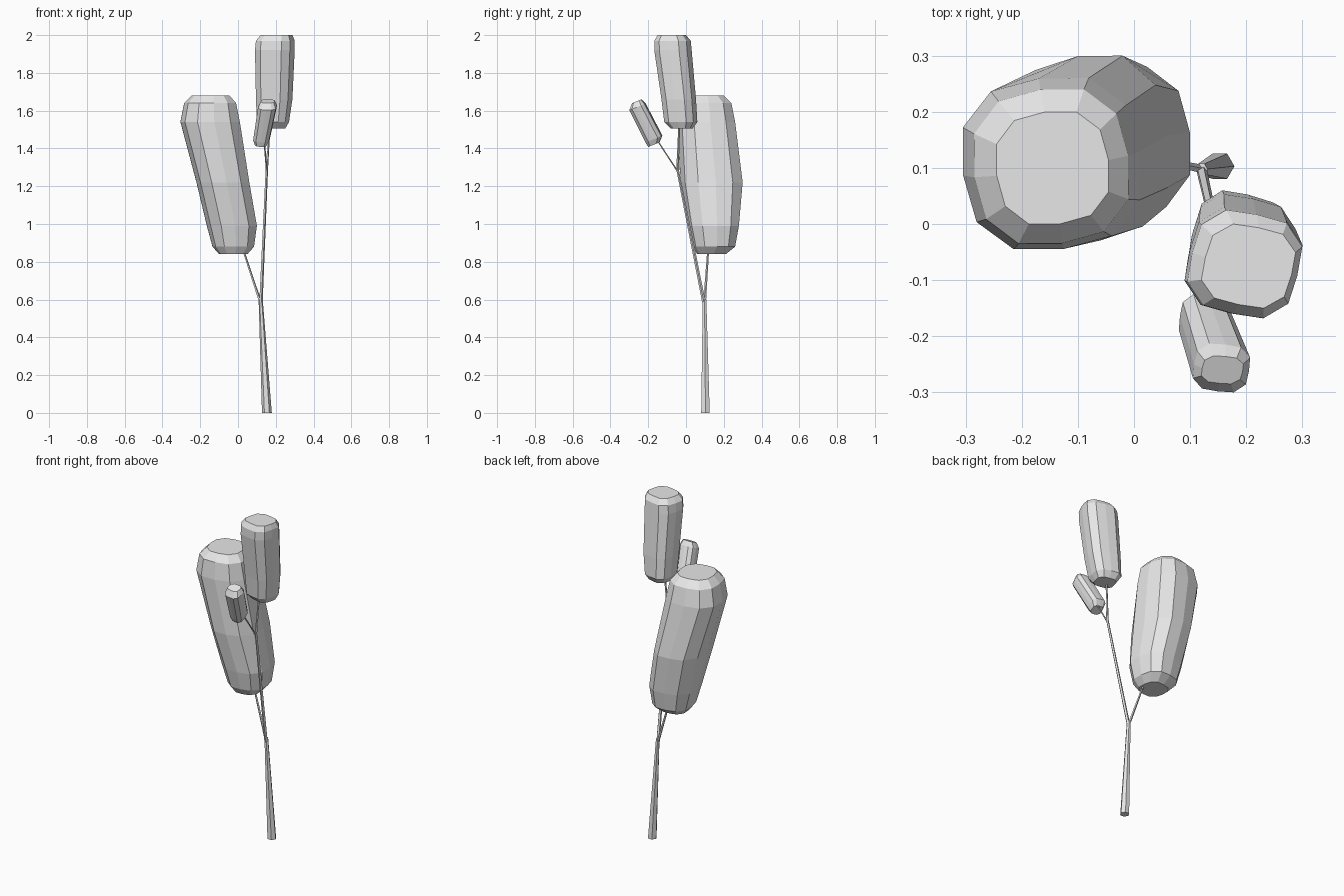
import bpy
import math
from mathutils import Vector, Matrix

if "Cube" in bpy.data.objects:
    bpy.data.objects.remove(bpy.data.objects["Cube"], do_unlink=True)

# One plain colour for the whole tree
grey = bpy.data.materials.new("plain_grey")
grey.use_nodes = True
colour = (0.8, 0.8, 0.8, 1)
grey.diffuse_color = colour
grey.node_tree.nodes["Principled BSDF"].inputs["Base Color"].default_value = colour


def add_mesh(name, rings):
    """Skin a stack of rings and cap both ends."""
    n = len(rings[0])
    verts = [p for ring in rings for p in ring]
    faces = [(a * n + i, a * n + (i + 1) % n, (a + 1) * n + (i + 1) % n, (a + 1) * n + i)
             for a in range(len(rings) - 1) for i in range(n)]
    faces.append(tuple(reversed(range(n))))
    faces.append(tuple(range(len(verts) - n, len(verts))))
    mesh = bpy.data.meshes.new(name)
    mesh.from_pydata(verts, [], faces)
    mesh.materials.append(grey)
    obj = bpy.data.objects.new(name, mesh)
    bpy.context.collection.objects.link(obj)
    return obj


def section(turn, bulge):
    """Chamfered square, turned, then scaled to fill the unit box."""
    pts = []
    for k in range(4):
        for p in ((1, -0.6), (bulge, 0), (1, 0.6)):
            pts.append(Matrix.Rotation(math.radians(turn + 90 * k), 2) @ Vector(p))
    wx = max(abs(p.x) for p in pts)
    wy = max(abs(p.y) for p in pts)
    return [(p.x / wx, p.y / wy) for p in pts]


def crown(name, levels, turn, bulge=1.04, slope=0):
    """Leaf mass from levels of (z, x min, x max, y min, y max)."""
    shape = section(turn, bulge)
    rings = []
    for z, x0, x1, y0, y1 in levels:
        rings.append([((x0 + x1) / 2 + u * (x1 - x0) / 2,
                       (y0 + y1) / 2 + v * (y1 - y0) / 2,
                       z + slope * v * (y1 - y0) / 2) for u, v in shape])
    return add_mesh(name, rings)


def stem(name, path, sides=5):
    """Tapered stem through points of (x, y, z, radius)."""
    rings = [[(x + r * math.cos(math.tau * i / sides), y + r * math.sin(math.tau * i / sides), z)
              for i in range(sides)] for x, y, z, r in path]
    return add_mesh(name, rings)


# Leaf masses
crown("large_crown", [
    (0.84, -0.10, 0.05, 0.06, 0.21),
    (0.88, -0.135, 0.085, 0.035, 0.26),
    (0.99, -0.165, 0.10, 0.01, 0.28),
    (1.22, -0.22, 0.06, -0.03, 0.30),
    (1.54, -0.305, 0.01, -0.045, 0.26),
    (1.64, -0.285, -0.01, -0.035, 0.24),
    (1.68, -0.245, -0.045, 0.0, 0.20),
], turn=8, bulge=1.08)

crown("top_crown", [
    (1.505, 0.125, 0.25, -0.08, 0.035),
    (1.54, 0.10, 0.27, -0.115, 0.06),
    (1.66, 0.095, 0.288, -0.13, 0.053),
    (1.92, 0.09, 0.30, -0.168, 0.03),
    (1.97, 0.095, 0.30, -0.168, 0.025),
    (2.0, 0.12, 0.288, -0.15, 0.0),
], turn=-13)

crown("small_crown", [
    (1.42, 0.09, 0.155, -0.20, -0.14),
    (1.45, 0.08, 0.17, -0.215, -0.125),
    (1.62, 0.105, 0.207, -0.30, -0.213),
    (1.65, 0.12, 0.195, -0.285, -0.235),
], turn=-8, slope=0.4)

# Trunk and branches
stem("trunk", [(0.153, 0.103, 0, 0.026), (0.12, 0.098, 0.6, 0.011)], sides=6)
stem("main_branch", [(0.12, 0.098, 0.57, 0.010), (0.152, -0.045, 1.29, 0.007),
                     (0.168, -0.035, 1.54, 0.005)])
stem("large_crown_branch", [(0.12, 0.098, 0.58, 0.008), (0.015, 0.12, 0.9, 0.005)])
stem("small_crown_branch", [(0.152, -0.045, 1.28, 0.005), (0.138, -0.15, 1.44, 0.004)])
